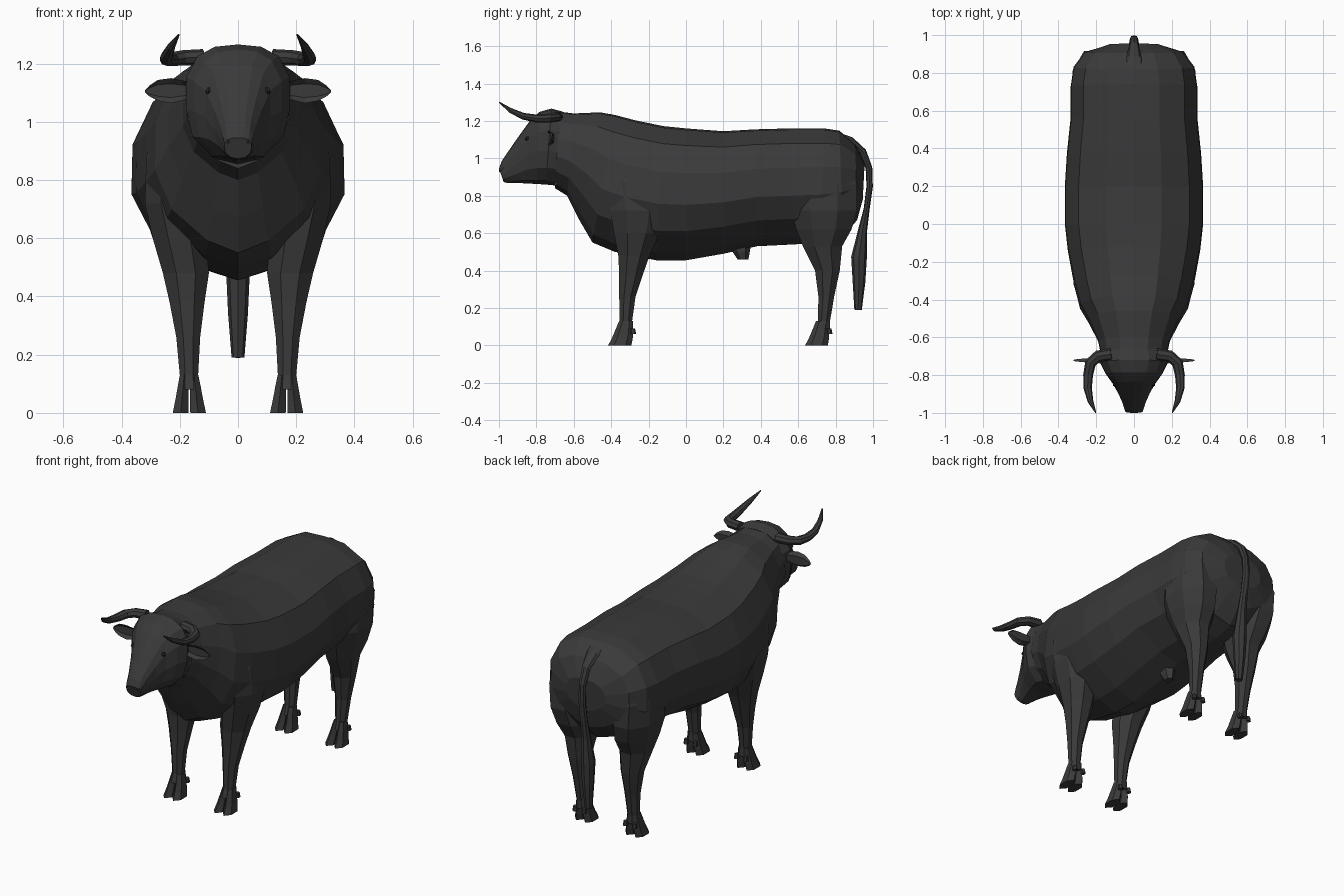
import bpy, bmesh, math
from mathutils import Vector


def material(name, v):
    m = bpy.data.materials.new(name)
    m.diffuse_color = (v, v, v, 1)
    return m


HIDE = material("charcoal hide", 0.042)
DARK = material("eye black", 0.02)


def loft(name, rings, mat=HIDE):
    """Skin a list of equal-length vertex rings and cap both ends."""
    bm = bmesh.new()
    vs = [[bm.verts.new(p) for p in r] for r in rings]
    n = len(vs[0])
    for a, b in zip(vs, vs[1:]):
        for i in range(n):
            j = (i + 1) % n
            bm.faces.new((a[i], a[j], b[j], b[i]))
    bm.faces.new(vs[0])
    bm.faces.new(vs[-1])
    bmesh.ops.recalc_face_normals(bm, faces=bm.faces)
    me = bpy.data.meshes.new(name)
    bm.to_mesh(me)
    bm.free()
    me.materials.append(mat)
    ob = bpy.data.objects.new(name, me)
    bpy.context.collection.objects.link(ob)
    return ob


def sides(name, rings, mat=HIDE):
    """Loft a part on both sides of the animal."""
    for label, s in (("left", 1), ("right", -1)):
        loft(f"{label}_{name}", [[(s * x, y, z) for x, y, z in r] for r in rings], mat)


def oval(z, x0, x1, y0, y1, n=8):
    """Horizontal ring fitted to a bounding box."""
    cx, cy, rx, ry = (x0 + x1) / 2, (y0 + y1) / 2, (x1 - x0) / 2, (y1 - y0) / 2
    k = 1 / math.cos(math.pi / n)
    return [(cx + k * rx * math.cos((i + .5) * math.tau / n),
             cy + k * ry * math.sin((i + .5) * math.tau / n), z) for i in range(n)]


def tube(path, n=6):
    """Rings along a path of (x, y, z, side radius, other radius)."""
    pts = [Vector(p[:3]) for p in path]
    rings = []
    for i, p in enumerate(path):
        t = (pts[min(i + 1, len(pts) - 1)] - pts[max(i - 1, 0)]).normalized()
        up = Vector((0, 0, 1)) if abs(t.z) < .75 else Vector((0, 1, 0))
        a = t.cross(up).normalized()
        b = a.cross(t)
        rings.append([pts[i] + a * p[3] * math.cos(k * math.tau / n)
                      + b * p[4] * math.sin(k * math.tau / n) for k in range(n)])
    return rings


# Half cross-sections: (share of the way down, share of the half width)
TRUNK = [(0, 0), (.012, .4), (.13, .8), (.34, .99), (.58, 1), (.78, .80), (.94, .36), (1, 0)]
SKULL = [(0, 0), (.02, .45), (.1, .78), (.28, 1), (.55, 1), (.78, .88), (.95, .5), (1, 0)]


def section(yt, zt, yb, zb, w, half):
    pts = [(w * f, yt + (yb - yt) * u, zt + (zb - zt) * u) for u, f in half]
    return pts + [(-x, y, z) for x, y, z in pts[-2:0:-1]]


# Trunk and neck, rump to poll: top y, z, bottom y, z, half width
trunk = [
    (.955, .97, .945, .78, .13), (.905, 1.075, .915, .67, .26), (.82, 1.148, .84, .58, .32),
    (.74, 1.16, .72, .55, .335), (.55, 1.16, .58, .54, .335), (.37, 1.155, .38, .53, .355),
    (.2, 1.145, .2, .49, .366), (0, 1.16, 0, .455, .366), (-.12, 1.172, -.16, .455, .35),
    (-.27, 1.203, -.38, .5, .315), (-.38, 1.232, -.5, .55, .285), (-.46, 1.246, -.57, .67, .24),
    (-.6, 1.24, -.635, .8, .19), (-.68, 1.25, -.7, .84, .175)]
loft("trunk", [section(*s, TRUNK) for s in trunk])

# Head, poll to nose
head = [
    (-.66, 1.25, -.7, .855, .165), (-.72, 1.266, -.75, .86, .178), (-.785, 1.248, -.8, .863, .15),
    (-.835, 1.2, -.855, .866, .112), (-.9, 1.11, -.895, .868, .082), (-.955, 1.03, -.935, .868, .06),
    (-.985, .985, -.955, .868, .052), (-1.0, .945, -.975, .874, .046)]
loft("head", [section(*s, SKULL) for s in head])

# Legs: z, inner x, outer x, front y, back y
front_leg = [
    (1.0, .16, .28, -.37, -.22), (.88, .15, .315, -.41, -.15), (.72, .13, .32, -.405, -.11),
    (.6, .11, .293, -.385, -.14), (.48, .1, .258, -.362, -.195), (.38, .115, .235, -.357, -.23),
    (.26, .13, .212, -.357, -.27), (.13, .137, .2, -.356, -.288), (.08, .128, .206, -.37, -.285)]
hind_leg = [
    (1.0, .15, .29, .62, .86), (.86, .12, .325, .56, .915), (.72, .09, .325, .56, .915),
    (.62, .085, .3, .59, .885), (.53, .1, .268, .625, .835), (.4, .115, .235, .69, .822),
    (.26, .13, .212, .708, .792), (.13, .137, .2, .705, .77), (.08, .128, .206, .69, .77)]
for name, leg, toe, heel in (("front", front_leg, -.408, -.3), ("hind", hind_leg, .645, .75)):
    sides(name + "_leg", [oval(*r) for r in leg])
    # Cloven hooves and dewclaws
    for part, top0, top1, x0, x1 in (("inner", .136, .166, .11, .164), ("outer", .17, .2, .17, .224)):
        sides(f"{name}_{part}_toe", [
            oval(.13, top0, top1, toe + .055, heel + .012, 6),
            oval(.04, (top0 + x0 * 2) / 3, (top1 + x1 * 2) / 3, toe + .02, heel + .008, 6),
            oval(0, x0, x1, toe, heel, 6)])
        c = (x0 + x1) / 2
        sides(f"{name}_{part}_dewclaw", [
            oval(.09, c - .01, c + .01, heel + .005, heel + .026, 6),
            oval(.062, c - .012, c + .012, heel + .003, heel + .031, 6)])

# Horns sweeping out, forward and up
sides("horn", tube([
    (.12, -.69, 1.222, .032, .028), (.19, -.7, 1.22, .031, .026), (.23, -.735, 1.215, .03, .024),
    (.243, -.8, 1.213, .026, .021), (.245, -.87, 1.225, .022, .018), (.23, -.94, 1.257, .015, .013),
    (.203, -.998, 1.3, .003, .003)], 8))

# Ears: thin cupped leaves pointing sideways
ear = []
for x, zc, h, d in ((.15, 1.108, .022, .016), (.19, 1.108, .034, .015), (.23, 1.107, .043, .012),
                    (.275, 1.108, .036, .009), (.305, 1.106, .018, .006), (.32, 1.105, .003, .003)):
    y = -.722
    ear.append([(x, y - d, zc + h), (x, y + d * .3, zc + h * .55), (x, y + d * .3, zc - h * .55),
                (x, y - d, zc - h), (x, y + d, zc - h * .6), (x, y + d, zc + h * .6)])
sides("ear", ear)

# Tail with a long tuft
loft("tail", tube([
    (0, .79, 1.135, .06, .012), (0, .88, 1.095, .04, .02), (0, .945, 1.035, .026, .02),
    (0, .978, .95, .022, .018), (0, .982, .85, .022, .017), (0, .966, .73, .024, .016),
    (0, .945, .62, .028, .024), (0, .925, .47, .04, .042), (0, .925, .34, .034, .034),
    (0, .92, .19, .022, .02)], 8))

# Belly sheath
loft("belly_sheath", [oval(.55, -.035, .035, .23, .34, 6), oval(.5, -.032, .032, .255, .335, 6),
                      oval(.46, -.02, .02, .28, .33, 6)])

# Eyes and nostrils
sides("eye", [oval(1.092, .094, .106, -.853, -.842, 6), oval(1.105, .09, .112, -.86, -.838, 6),
              oval(1.118, .094, .106, -.853, -.842, 6)], DARK)
sides("nostril", [oval(.926, .026, .042, -.998, -.984, 6),
                  oval(.94, .026, .042, -.998, -.984, 6)], DARK)
